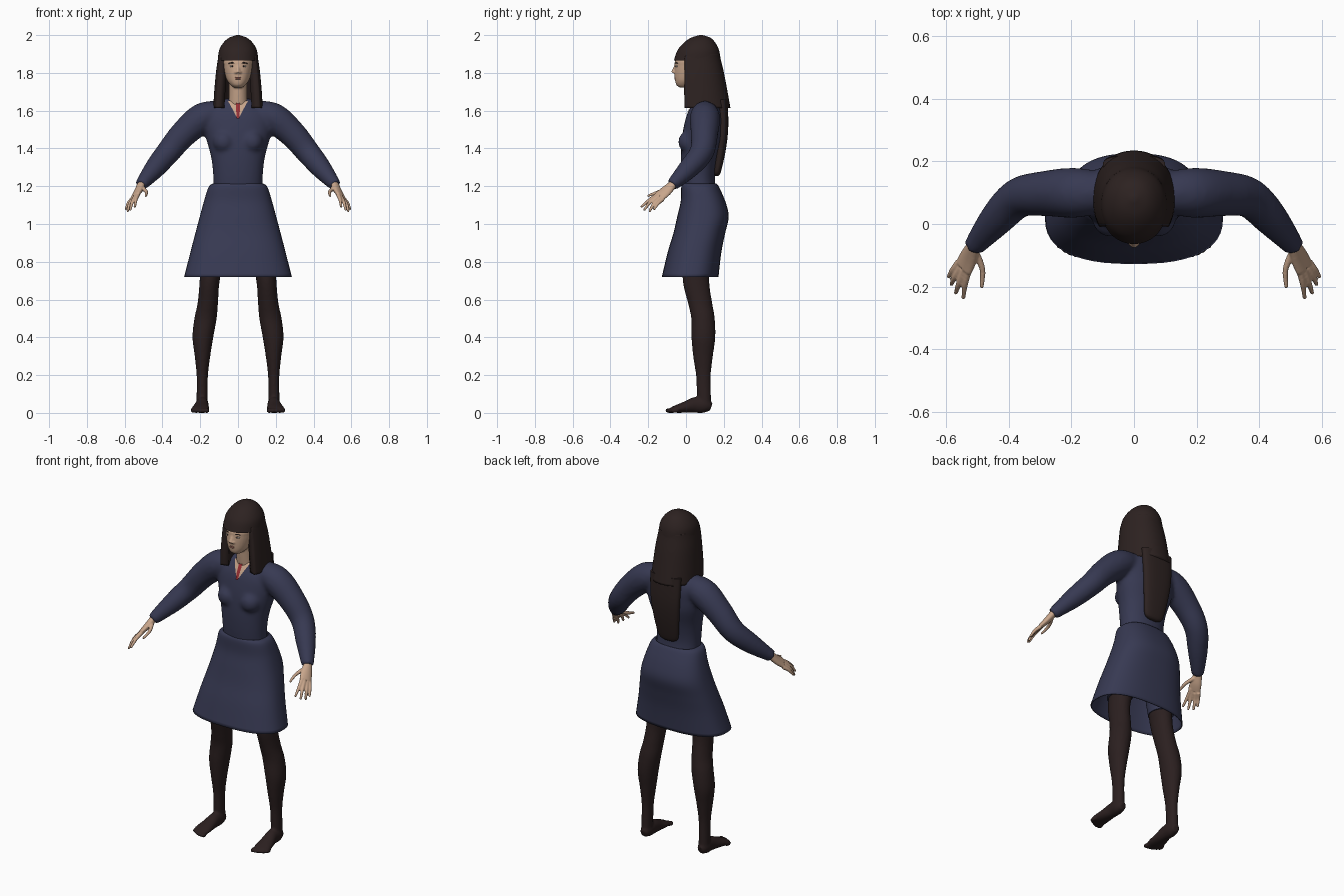
import bpy, bmesh, math
from mathutils import Vector, Matrix

cube = bpy.data.objects.get("Cube")
if cube:
    bpy.data.objects.remove(cube, do_unlink=True)


def material(name, *rgb):
    m = bpy.data.materials.new(name)
    m.use_nodes = True
    m.diffuse_color = (*rgb, 1)
    bsdf = next(n for n in m.node_tree.nodes if n.type == 'BSDF_PRINCIPLED')
    bsdf.inputs["Base Color"].default_value = (*rgb, 1)
    bsdf.inputs["Roughness"].default_value = 0.8
    return m


NAVY = material("navy cloth", .038, .041, .085)
HAIR = material("dark brown hair", .026, .016, .015)
TIGHTS = material("dark tights", .024, .014, .014)
SKIN = material("skin", .58, .38, .26)
RED = material("red tie", .32, .03, .035)
LIPS = material("lips", .42, .17, .13)
WHITE = material("eye white", .6, .52, .47)
X, Y, Z = Vector((1, 0, 0)), Vector((0, 1, 0)), Vector((0, 0, 1))


def resample(rows, steps=5):
    """Catmull-Rom interpolation between rows of numbers."""
    out = []
    for i in range(len(rows) - 1):
        p1, p2 = rows[i], rows[i + 1]
        p0 = rows[max(i - 1, 0)]
        p3 = rows[min(i + 2, len(rows) - 1)]
        for k in range(steps):
            t = k / steps
            out.append([b + .5 * t * (c - a + t * (2*a - 5*b + 4*c - d + t * (3 * (b - c) + d - a)))
                        for a, b, c, d in zip(p0, p1, p2, p3)])
    return out + [list(rows[-1])]


def loft(bm, rows, sides=32, power=2, ref=Y, flat=True, arc=None, cap=True):
    """Skin rings given as (x, y, z, radius a, radius b)."""
    rows = resample(rows)
    centres = [Vector(r[:3]) for r in rows]
    rings = []
    for i, (c, r) in enumerate(zip(centres, rows)):
        t = Z if flat else (centres[min(i + 1, len(rows) - 1)] - centres[max(i - 1, 0)]).normalized()
        a = ref.cross(t).normalized()
        b = t.cross(a)
        lo, hi = arc or (0, math.tau)
        ring = []
        for k in range(sides + (1 if arc else 0)):
            ang = lo + (hi - lo) * k / sides
            co, si = (math.copysign(abs(f) ** (2 / power), f) for f in (math.cos(ang), math.sin(ang)))
            ring.append(bm.verts.new(c + a * r[3] * co + b * r[4] * si))
        rings.append(ring)
    for low, high in zip(rings, rings[1:]):
        for k in range(sides):
            n = (k + 1) % len(low)
            bm.faces.new((low[k], low[n], high[n], high[k]))
    if cap and not arc:
        bm.faces.new(rings[0][::-1])
        bm.faces.new(rings[-1])


def upright(rows):
    """Central rings given as (z, y, half width, half depth)."""
    return [(0, y, z, a, b) for z, y, a, b in rows]


def blob(bm, at, size):
    bmesh.ops.create_uvsphere(bm, u_segments=20, v_segments=12, radius=1,
                              matrix=Matrix.Translation(at) @ Matrix.Diagonal((*size, 1)))


def finish(name, bm, mat, voxel=0, mirror=False, thick=0, smooth=4, fix=True):
    if fix:
        bmesh.ops.recalc_face_normals(bm, faces=bm.faces)
    mesh = bpy.data.meshes.new(name)
    bm.to_mesh(mesh)
    bm.free()
    mesh.materials.append(mat)
    ob = bpy.data.objects.new(name, mesh)
    bpy.context.collection.objects.link(ob)
    bpy.ops.object.select_all(action='DESELECT')
    ob.select_set(True)
    bpy.context.view_layer.objects.active = ob
    bpy.ops.object.shade_smooth_by_angle(angle=math.radians(50))
    if voxel:
        m = ob.modifiers.new("blend", 'REMESH')
        m.mode, m.voxel_size, m.use_smooth_shade = 'VOXEL', voxel, True
        m = ob.modifiers.new("relax", 'SMOOTH')
        m.factor, m.iterations = .5, smooth
    if thick:
        m = ob.modifiers.new("thickness", 'SOLIDIFY')
        m.thickness, m.offset = thick, -1
    if mirror:
        m = ob.modifiers.new("mirror", 'MIRROR')
        m.use_mirror_merge = False
    return ob


# Bodice with sleeves, blended into one surface
bm = bmesh.new()
loft(bm, upright([(1.16, .075, .13, .088), (1.25, .065, .131, .088), (1.35, .07, .142, .097),
                  (1.45, .085, .168, .107), (1.52, .092, .18, .103), (1.58, .1, .175, .095),
                  (1.635, .108, .125, .075), (1.665, .1, .06, .05)]), power=2.2)
for s in (1, -1):
    blob(bm, (s * .075, .02, 1.435), (.06, .062, .06))
    loft(bm, [(s * x, y, z, r, r) for x, y, z, r in (
        (.1, .1, 1.587, .066), (.19, .1, 1.56, .08), (.29, .097, 1.475, .072), (.37, .083, 1.38, .064),
        (.44, .015, 1.295, .055), (.515, -.075, 1.205, .033))], flat=False)
bodice = finish("bodice", bm, NAVY, voxel=.011, smooth=6)

# Flared skirt, open underneath, over short leggings
bm = bmesh.new()
loft(bm, upright([(.72, .022, .285, .15), (.85, .045, .252, .142), (.95, .07, .226, .137),
                  (1.04, .09, .202, .136), (1.12, .09, .18, .118), (1.195, .075, .156, .1),
                  (1.215, .072, .13, .088)]), sides=48, power=2.5, cap=False)
finish("skirt", bm, NAVY, thick=.006, fix=False)

bm = bmesh.new()
loft(bm, [(.146, .055, .76, .066, .078), (.13, .062, .87, .078, .083), (.1, .08, 1, .09, .085)])
finish("shorts", bm, NAVY, mirror=True)

# Legs with feet and toes
bm = bmesh.new()
loft(bm, [(.19, .1, .035, .03, .033), (.19, .095, .1, .029, .037), (.189, .092, .2, .03, .039),
          (.188, .09, .3, .041, .052), (.186, .092, .4, .055, .063), (.172, .09, .5, .059, .062),
          (.16, .075, .58, .054, .064), (.15, .053, .7, .053, .07), (.13, .06, .85, .068, .075),
          (.1, .08, 1, .08, .08)])
loft(bm, [(.188, .133, .03, .02, .022), (.19, .1, .04, .033, .04), (.19, .05, .042, .034, .042),
          (.195, 0, .031, .041, .031), (.2, -.05, .021, .048, .021), (.203, -.078, .015, .043, .014)],
     ref=Z, flat=False)
for i in range(5):
    blob(bm, (.165 + .019 * i, -.09 + .004 * i * i / 2, .012), (.014 - .001 * i, .022, .013))
finish("leg", bm, TIGHTS, voxel=.007, mirror=True)

# Hands: flat palm, four fingers and a thumb
bm = bmesh.new()
loft(bm, [(.51, -.065, 1.215, .022, .02), (.528, -.105, 1.175, .033, .018), (.545, -.14, 1.147, .036, .013)],
     ref=Vector((.75, -.24, .66)), flat=False)
fingers = (((.505, -.095, 1.19), (.485, -.145, 1.17), (.487, -.2, 1.15)),
           ((.529, -.145, 1.158), (.54, -.19, 1.13), (.546, -.235, 1.092)),
           ((.543, -.148, 1.146), (.56, -.19, 1.115), (.57, -.22, 1.076)),
           ((.553, -.138, 1.136), (.573, -.17, 1.108), (.584, -.192, 1.068)),
           ((.56, -.122, 1.132), (.58, -.147, 1.11), (.593, -.168, 1.08)))
for joints in fingers:
    loft(bm, [(*p, r, r) for p, r in zip(joints, (.012, .0095, .0065))], sides=12, flat=False)
    blob(bm, joints[2], (.0065,) * 3)
finish("hand", bm, SKIN, voxel=.004, mirror=True, smooth=2)

# Head with neck and nose
bm = bmesh.new()
loft(bm, upright([(1.722, -.002, .022, .03), (1.735, .0, .038, .05), (1.76, .02, .058, .078),
                  (1.8, .04, .073, .101), (1.84, .05, .081, .11), (1.87, .055, .083, .11),
                  (1.93, .065, .06, .075)]), power=2.2)
loft(bm, upright([(1.6, .085, .056, .055), (1.68, .07, .048, .05), (1.78, .065, .05, .055)]))
loft(bm, [(0, -.05, 1.85, .007, .008), (0, -.06, 1.825, .008, .009), (0, -.067, 1.802, .011, .013)], sides=16)
for s in (1, -1):
    blob(bm, (s * .01, -.062, 1.803), (.008, .01, .007))
finish("head", bm, SKIN, voxel=.005, smooth=3)

# Face details
for name, mat, at, size in (("eye", WHITE, (.031, -.047, 1.835), (.014, .009, .006)),
                            ("iris", HAIR, (.031, -.052, 1.835), (.005, .0055, .0055))):
    bm = bmesh.new()
    blob(bm, at, size)
    finish(name, bm, mat, mirror=True)
bm = bmesh.new()
loft(bm, [(.014, -.056, 1.849, .002, .003), (.032, -.053, 1.854, .002, .003), (.05, -.042, 1.849, .002, .002)],
     sides=8, ref=Z, flat=False)
finish("eyebrow", bm, HAIR, mirror=True)
bm = bmesh.new()
for z in (1.769, 1.776):
    blob(bm, (0, -.054, z), (.018, .008, .0045))
finish("lips", bm, LIPS)

# Hair: crown with fringe, side curtain open at the face, long back length
bm = bmesh.new()
loft(bm, upright([(1.866, .06, .107, .124), (1.92, .065, .1, .11), (1.96, .072, .077, .083),
                  (1.986, .078, .047, .051), (2, .08, .008, .008)]), sides=48, power=2.1)
finish("hair_crown", bm, HAIR)
bm = bmesh.new()
loft(bm, upright([(1.615, .08, .131, .155), (1.7, .073, .126, .147), (1.8, .067, .117, .134),
                  (1.87, .061, .107, .123), (1.9, .064, .102, .114)]),
     sides=40, power=2.2, arc=(math.radians(-32), math.radians(212)))
finish("hair_curtain", bm, HAIR, thick=.045, fix=False)
bm = bmesh.new()
loft(bm, upright([(1.255, .162, .03, .01), (1.28, .166, .062, .02), (1.4, .186, .082, .026),
                  (1.52, .196, .094, .028), (1.66, .19, .1, .03)]), power=2.5)
finish("hair_back", bm, HAIR)


# Neckline opening and tie, thin plates laid on the bodice
def plate(name, mat, low, high, widths, gap):
    bm = bmesh.new()
    n, m = 10, 6
    grid = []
    for i in range(n + 1):
        t = i / n
        half = widths[0] + (widths[1] - widths[0]) * t
        grid.append([bm.verts.new((half * (2 * k / m - 1), -.01 + .05 * t, low + (high - low) * t))
                     for k in range(m + 1)])
    for a, b in zip(grid, grid[1:]):
        for k in range(m):
            bm.faces.new((a[k], a[k + 1], b[k + 1], b[k]))
    ob = finish(name, bm, mat, fix=False)
    w = ob.modifiers.new("lay on cloth", 'SHRINKWRAP')
    w.target, w.wrap_method, w.wrap_mode, w.offset = bodice, 'NEAREST_SURFACEPOINT', 'ABOVE_SURFACE', gap


plate("neckline", SKIN, 1.565, 1.655, (.006, .054), .004)
plate("tie", RED, 1.558, 1.668, (.008, .012), .009)
